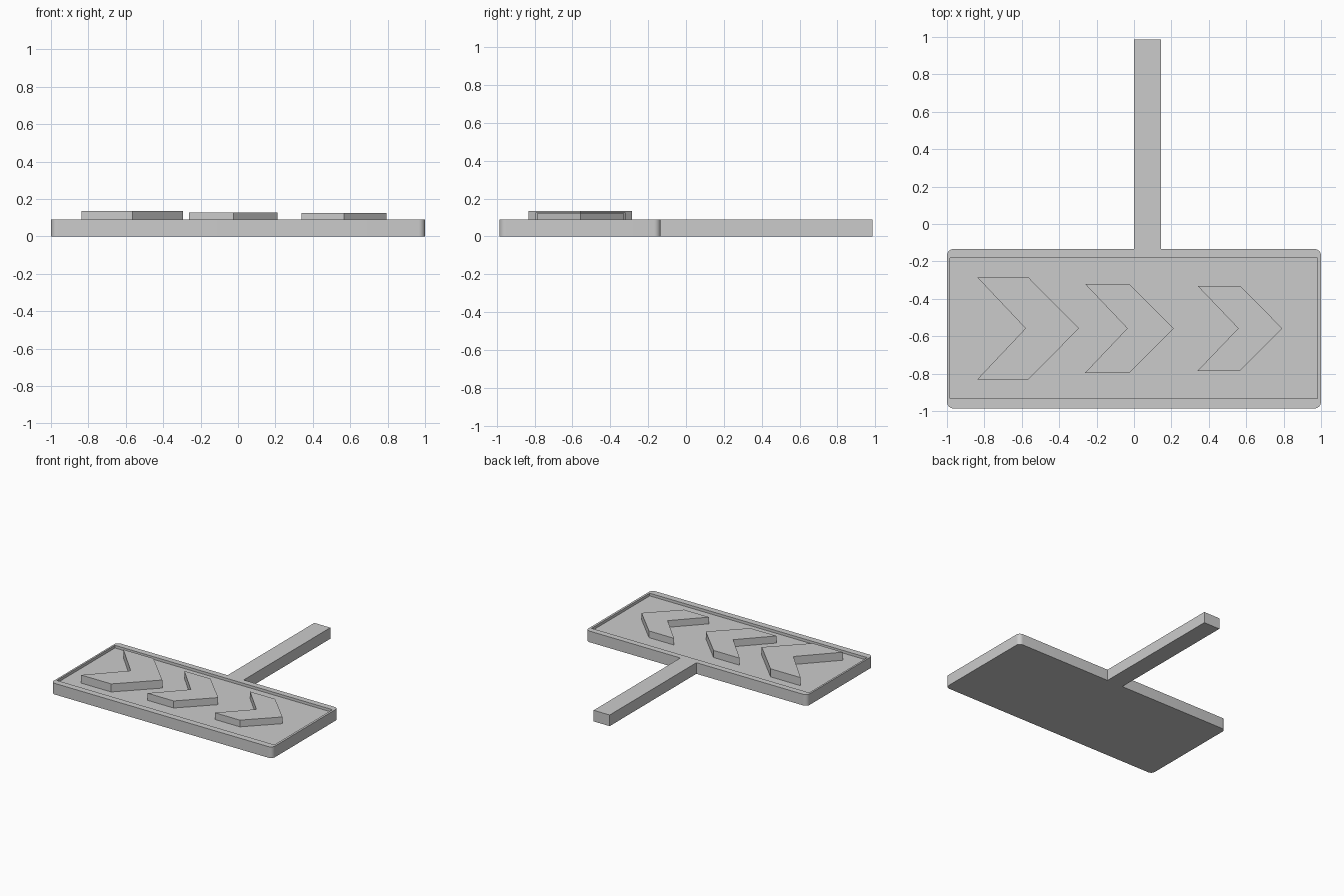
import bpy, bmesh, math

if "Cube" in bpy.data.objects:
    bpy.data.objects.remove(bpy.data.objects["Cube"])

def prism(name, pts, z0, z1):
    """Extrude a flat outline from z0 up to z1."""
    bm = bmesh.new()
    face = bm.faces.new([bm.verts.new((x, y, z0)) for x, y in pts])
    new = bmesh.ops.extrude_face_region(bm, geom=[face])["geom"]
    for v in new:
        if isinstance(v, bmesh.types.BMVert):
            v.co.z = z1
    bmesh.ops.recalc_face_normals(bm, faces=bm.faces)
    mesh = bpy.data.meshes.new(name)
    bm.to_mesh(mesh)
    bm.free()
    obj = bpy.data.objects.new(name, mesh)
    bpy.context.collection.objects.link(obj)
    return obj

def corner(cx, cy, start, r=0.035, n=8):
    """Quarter-circle outline points, counter-clockwise."""
    return [(cx + r * math.cos(math.radians(start + 90 * i / n)),
             cy + r * math.sin(math.radians(start + 90 * i / n))) for i in range(n + 1)]

R = 0.035
FRONT, BACK, END = -0.986, -0.134, 0.986
TOP, FLOOR = 0.091, 0.069

# Tray with rounded corners and its handle, as one outline
outline = (corner(-1 + R, FRONT + R, 180) + corner(1 - R, FRONT + R, 270)
           + corner(1 - R, BACK - R, 0)
           + [(0.145, BACK), (0.145, END), (0.0, END), (0.0, BACK)]
           + corner(-1 + R, BACK - R, 90))
tray = prism("tray_with_handle", outline, 0, TOP)

# Shallow recess in the tray
cutter = prism("recess_cutter", [(-0.985, -0.934), (0.982, -0.934),
                                 (0.982, -0.183), (-0.985, -0.183)], FLOOR, 0.2)
cutter.hide_render = True
cutter.hide_set(True)
cut = tray.modifiers.new("recess", 'BOOLEAN')
cut.operation = 'DIFFERENCE'
cut.solver = 'EXACT'
cut.object = cutter
bpy.context.view_layer.objects.active = tray
tray.select_set(True)
bpy.ops.object.modifier_apply(modifier=cut.name)
bpy.data.objects.remove(cutter)
bpy.ops.object.shade_smooth_by_angle(angle=math.radians(30))

# Three raised chevrons: back x, shoulder x, tip x, notch x, half width, top z
MID = -0.558
for name, back, shoulder, tip, notch, half, top in (
        ("large_chevron", -0.838, -0.565, -0.294, -0.58, 0.273, 0.135),
        ("middle_chevron", -0.262, -0.025, 0.212, -0.036, 0.238, 0.127),
        ("small_chevron", 0.34, 0.567, 0.793, 0.557, 0.227, 0.124)):
    prism(name, [(back, MID - half), (shoulder, MID - half), (tip, MID),
                 (shoulder, MID + half), (back, MID + half), (notch, MID)], FLOOR, top)
